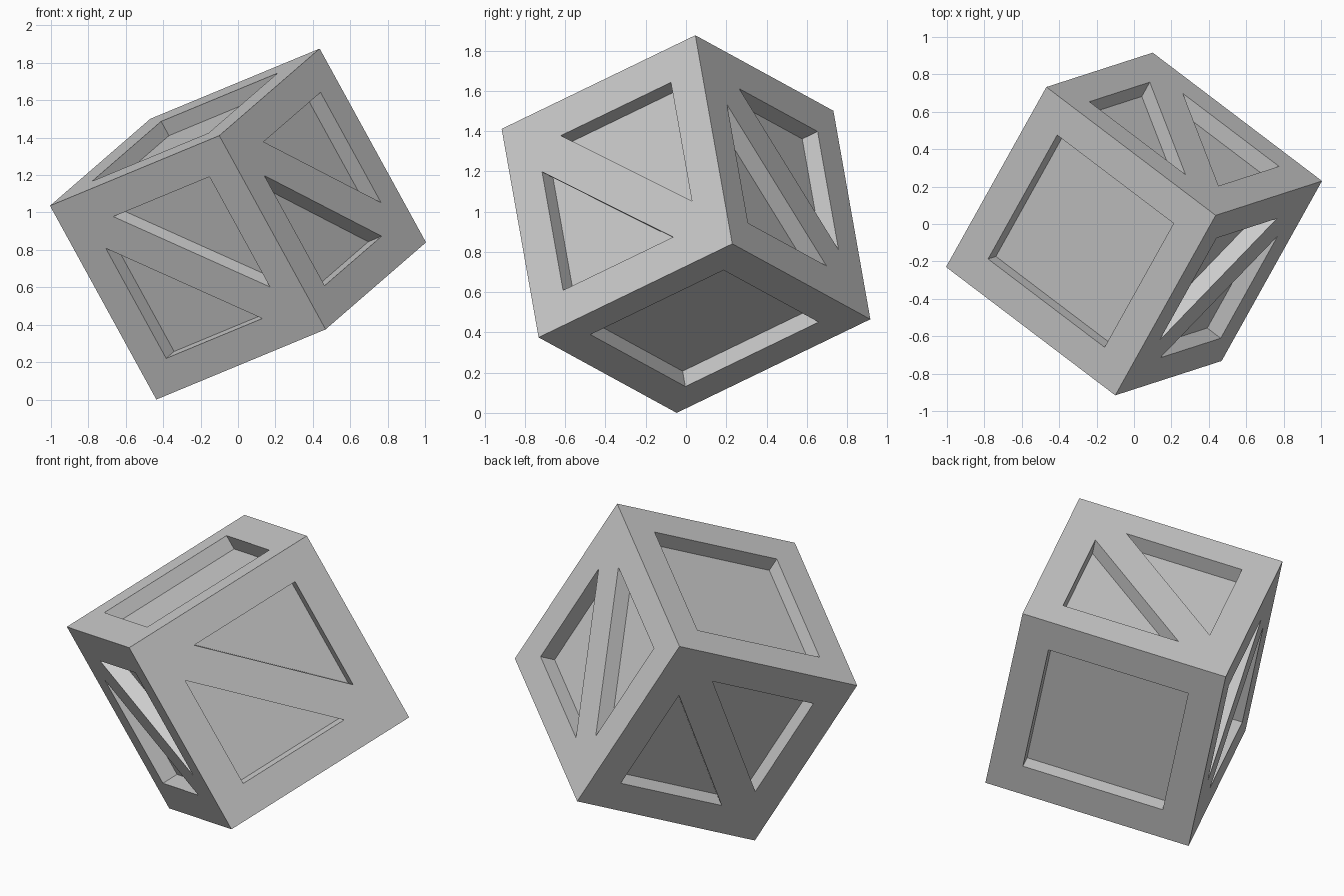
import bpy, bmesh
from math import radians
from mathutils import Matrix, Vector

if "Cube" in bpy.data.objects:
    bpy.data.objects.remove(bpy.data.objects["Cube"])

SIDE = 1.196            # cube edge length
M, T = 0.156, 0.276     # frame margin and tip of triangular recess (fraction of edge)
bm = bmesh.new()


def recess(mat, outer, inner, depth):
    """Frame ring, recess walls and recess floor on one face of the cube."""
    def verts(pts, d):
        return [bm.verts.new(mat @ (Vector((a - 0.5, -0.5, 0.5 - b)) * SIDE + Vector((0, d, 0))))
                for a, b in pts]
    loops = [verts(outer, 0), verts(inner, 0), verts(inner, depth)]
    n = len(outer)
    for p, q in zip(loops, loops[1:]):
        for i in range(n):
            j = (i + 1) % n
            bm.faces.new((p[i], p[j], q[j], q[i]))
    bm.faces.new(loops[2])


# Four sides: two triangular recesses separated by a diagonal brace
tri_out = [(0, 0), (1, 0), (1, 1)]
tri_in = [(T, M), (1 - M, M), (1 - M, 1 - T)]
for k in range(4):
    rot = Matrix.Rotation(radians(90 * k), 3, 'Z')
    recess(rot, tri_out, tri_in, 0.095)
    recess(rot, [(b, a) for a, b in tri_out], [(b, a) for a, b in tri_in], 0.095)

# Top and bottom: one square recess each
sq_out = [(0, 0), (1, 0), (1, 1), (0, 1)]
sq_in = [(M, M), (1 - M, M), (1 - M, 1 - M), (M, 1 - M)]
for ang in (90, -90):
    recess(Matrix.Rotation(radians(ang), 3, 'X'), sq_out, sq_in, 0.088)

bmesh.ops.remove_doubles(bm, verts=bm.verts, dist=0.0005)
bmesh.ops.recalc_face_normals(bm, faces=bm.faces)

# Tumbled orientation, resting on one corner
x = Vector((0.905, -0.686, 0.375)).normalized()
z = Vector((-0.567, -0.185, 1.037)).normalized()
y = z.cross(x).normalized()
z = x.cross(y)
bm.transform(Matrix((x, y, z)).transposed().to_4x4())
low = min(v.co.z for v in bm.verts)
bmesh.ops.translate(bm, verts=bm.verts, vec=(0, 0, -low))

mesh = bpy.data.meshes.new("crate")
bm.to_mesh(mesh)
bm.free()
crate = bpy.data.objects.new("crate", mesh)
bpy.context.collection.objects.link(crate)
